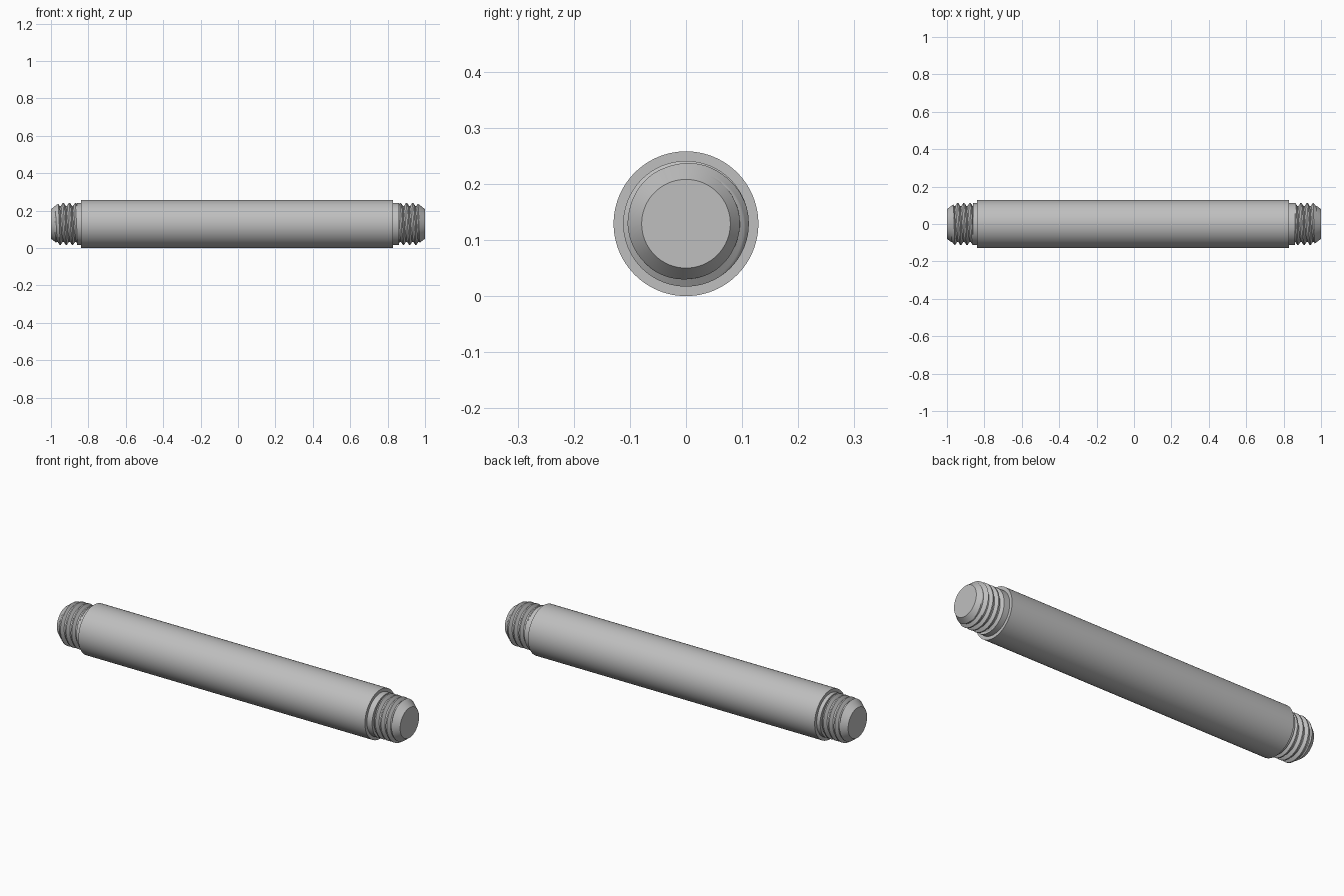
import bpy, bmesh, math
from mathutils import Matrix

cube = bpy.data.objects.get("Cube")
if cube:
    bpy.data.objects.remove(cube)

SEG = 96            # sides around the axis
AXIS_Z = 0.129      # height of the rod axis
CREST, ROOT, TIP = 0.112, 0.096, 0.079
PITCH, STEPS = 0.033, 20
THREAD_START, CHAMFER_START, END = 0.86, 0.957, 1.0

steel = bpy.data.materials.new("plain steel grey")
steel.use_nodes = True
colour = (0.52, 0.52, 0.52, 1)
steel.diffuse_color = colour
steel.node_tree.nodes["Principled BSDF"].inputs["Base Color"].default_value = colour


def finish(bm, name, turn=0.0):
    """Turn a part about z, raise it to the axis and smooth it."""
    bmesh.ops.recalc_face_normals(bm, faces=bm.faces)
    bm.transform(Matrix.Translation((0, 0, AXIS_Z)) @ Matrix.Rotation(turn, 4, "Z"))
    mesh = bpy.data.meshes.new(name)
    bm.to_mesh(mesh)
    bm.free()
    mesh.materials.append(steel)
    obj = bpy.data.objects.new(name, mesh)
    bpy.context.collection.objects.link(obj)
    bpy.ops.object.select_all(action="DESELECT")
    obj.select_set(True)
    bpy.context.view_layer.objects.active = obj
    bpy.ops.object.shade_smooth_by_angle(angle=math.radians(25))


def cylinder(name, x0, x1, radius, turn=0.0):
    bm = bmesh.new()
    place = Matrix.Translation(((x0 + x1) / 2, 0, 0)) @ Matrix.Rotation(math.pi / 2, 4, "Y")
    bmesh.ops.create_cone(bm, cap_ends=True, segments=SEG, radius1=radius,
                          radius2=radius, depth=x1 - x0, matrix=place)
    finish(bm, name, turn)


def thread_radius(x, turn_fraction):
    """Flat-bottomed V groove along a helix, cut off by the end chamfer."""
    phase = ((x - THREAD_START) / PITCH - turn_fraction) % 1.0
    cut = min(1.0, max(0.0, (0.4 - abs(phase - 0.5)) / 0.3))
    groove = CREST - (CREST - ROOT) * cut
    slope = (CREST - TIP) / (END - CHAMFER_START)
    return min(groove, TIP + (END - x) * slope)


def thread(name, turn):
    bm = bmesh.new()
    rows = round((END - THREAD_START) / PITCH * STEPS) + 2 * STEPS
    first = THREAD_START - PITCH
    grid = []
    for k in range(rows):
        row = []
        for j in range(SEG + 1):
            f = j / SEG
            x = min(END, max(THREAD_START, first + PITCH * (k / STEPS + f)))
            r, a = thread_radius(x, f), math.tau * f
            row.append(bm.verts.new((x, r * math.cos(a), r * math.sin(a))))
        grid.append(row)
    # rows follow the helix, so each row ends where a later one begins
    for low, high in zip(grid, grid[1:]):
        for j in range(SEG):
            bm.faces.new((low[j], low[j + 1], high[j + 1], high[j]))
    bmesh.ops.remove_doubles(bm, verts=bm.verts, dist=0.00005)
    # flat end face
    rim = [e for e in bm.edges if e.is_boundary and all(v.co.x > END - 0.0001 for v in e.verts)]
    bmesh.ops.holes_fill(bm, edges=rim, sides=0)
    finish(bm, name, turn)


cylinder("rod_body", -0.84, 0.83, 0.129)
for side, turn, shoulder in (("left", 0.0, 0.83), ("right", math.pi, 0.84)):
    cylinder(side + "_collar", shoulder - 0.01, THREAD_START, CREST, turn)
    thread(side + "_thread", turn)
